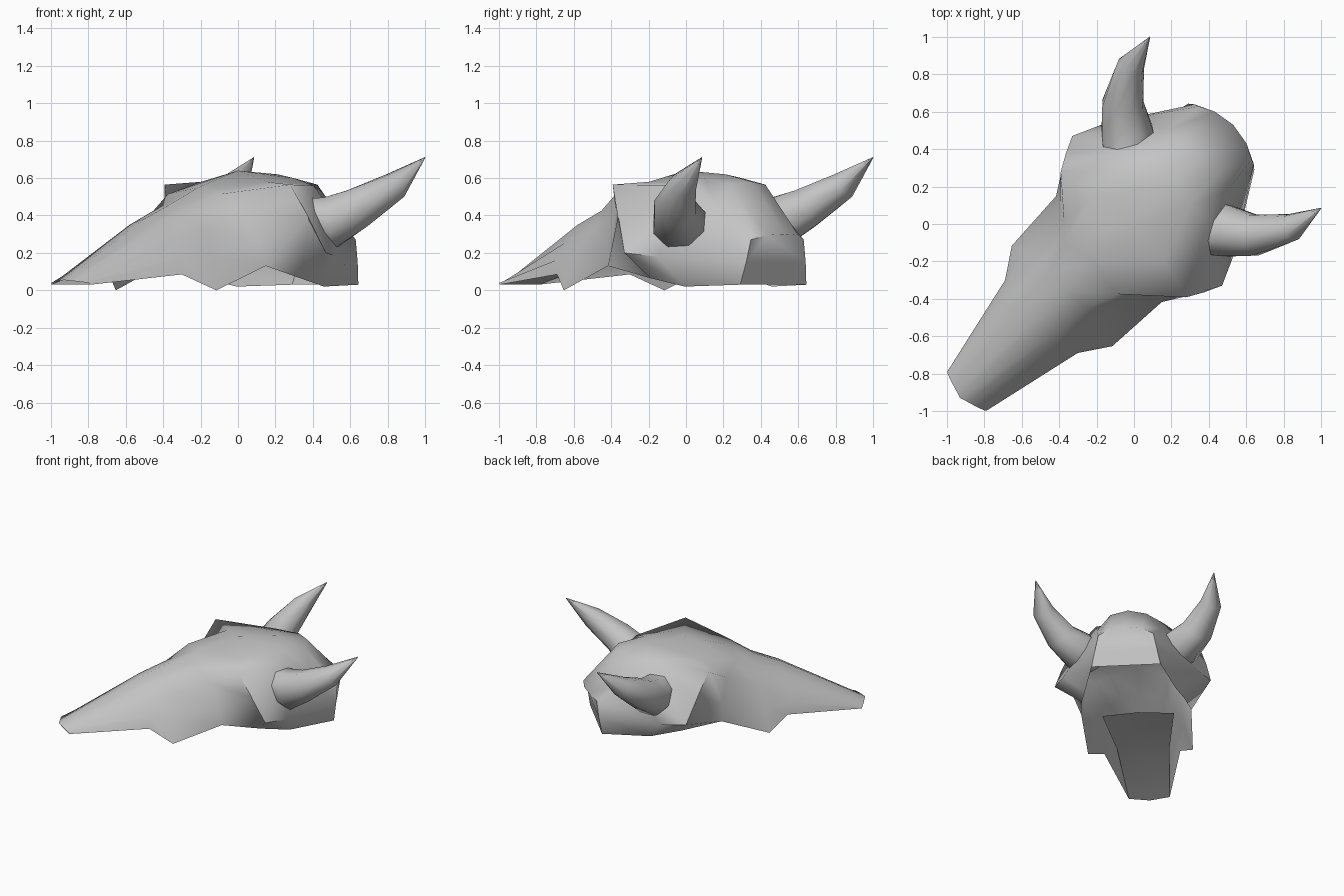
import bpy, bmesh, math
from mathutils import Vector

if "Cube" in bpy.data.objects:
    bpy.data.objects.remove(bpy.data.objects["Cube"])

R2 = math.sqrt(2)
bone = bpy.data.materials.new("bone_grey")
bone.diffuse_color = (0.55, 0.55, 0.55, 1)
bone.use_nodes = True
bone.node_tree.nodes["Principled BSDF"].inputs["Base Color"].default_value = bone.diffuse_color


def world(u, v, z):
    # u runs along the diagonal axis towards the back, v is sideways
    return Vector(((u + v) / R2, (u - v) / R2, z))


def finish(bm, name, angle):
    bmesh.ops.remove_doubles(bm, verts=bm.verts, dist=0.0005)
    bmesh.ops.recalc_face_normals(bm, faces=bm.faces)
    me = bpy.data.meshes.new(name)
    bm.to_mesh(me)
    bm.free()
    me.materials.append(bone)
    ob = bpy.data.objects.new(name, me)
    bpy.context.collection.objects.link(ob)
    bpy.ops.object.select_all(action='DESELECT')
    bpy.context.view_layer.objects.active = ob
    ob.select_set(True)
    bpy.ops.object.shade_smooth_by_angle(angle=math.radians(angle))
    return ob


def loft(bm, rings, closed=True, caps=True):
    vs = [[bm.verts.new(p) for p in r] for r in rings]
    n = len(vs[0])
    for a, b in zip(vs, vs[1:]):
        for i in range(n if closed else n - 1):
            j = (i + 1) % n
            bm.faces.new((a[i], a[j], b[j], b[i]))
    if caps:
        bm.faces.new(vs[0])
        bm.faces.new(vs[-1])


def full(half):
    # mirror a half section that starts on the centre line
    return [world(u, -v, z) for u, v, z in half[:0:-1]] + [world(*p) for p in half]


# Skull shell, open below. Half sections nose to back: crown, shoulder, brow, cheek, rim
sections = [
    [(-1.315, 0, .055), (-1.30, .05, .05), (-1.285, .10, .045), (-1.27, .14, .04), (-1.264, .148, .03)],
    [(-.70, 0, .385), (-.70, .12, .35), (-.70, .19, .265), (-.70, .25, .17), (-.70, .275, .085)],
    [(-.50, 0, .465), (-.50, .14, .425), (-.48, .22, .33), (-.52, .32, .18), (-.544, .38, 0)],
    [(-.30, 0, .55), (-.33, .20, .515), (-.25, .28, .42), (-.20, .36, .25), (-.19, .40, .13)],
    [(0, 0, .64), (-.03, .25, .58), (-.08, .474, .565), (.01, .525, .39), (-.19, .40, .13)],
    [(.30, 0, .62), (.28, .14, .60), (.32, .25, .56), (.10, .566, .20), (.10, .37, .065)],
    [(.50, 0, .58), (.47, .13, .565), (.48, .23, .43), (.27, .49, .18), (.32, .33, .02)],
    [(.75, 0, .30), (.73, .12, .295), (.69, .20, .27), (.68, .225, .15), (.66, .25, .03)],
]
bm = bmesh.new()
rings = [full(s) for s in sections]
loft(bm, rings, closed=False, caps=False)
bm.faces.new([bm.verts.new(p) for p in rings[-1]])   # back plate
finish(bm, "skull", 62)

# Palate: slanted plate under the snout
palate = [
    [(-1.30, 0, .03), (-1.264, .147, .03)],
    [(-.78, 0, .17), (-.78, .19, .165)],
    [(-.35, 0, .22), (-.35, .26, .20)],
]
bm = bmesh.new()
loft(bm, [full(s) for s in palate], closed=False, caps=False)
finish(bm, "palate", 40)

# Horns: tapered curved tubes, mirrored across the diagonal by swapping x and y
path = [((.36, -.04, .375), .13), ((.49, -.035, .36), .15), ((.64, -.06, .44), .118),
        ((.84, -.02, .56), .078), ((1.0, .085, .71), .002)]
for side in ("right", "left"):
    rings = []
    for i, (p, r) in enumerate(path):
        a = Vector(path[max(i - 1, 0)][0])
        b = Vector(path[min(i + 1, len(path) - 1)][0])
        t = (b - a).normalized()
        e1 = t.cross(Vector((0, 0, 1))).normalized()
        e2 = e1.cross(t)
        ring = []
        for k in range(8):
            ang = math.radians(22.5 + 45 * k)
            q = Vector(p) + r * (math.cos(ang) * e1 + math.sin(ang) * e2)
            ring.append(q if side == "right" else Vector((q.y, q.x, q.z)))
        rings.append(ring)
    bm = bmesh.new()
    loft(bm, rings, caps=False)
    finish(bm, side + "_horn", 55)
